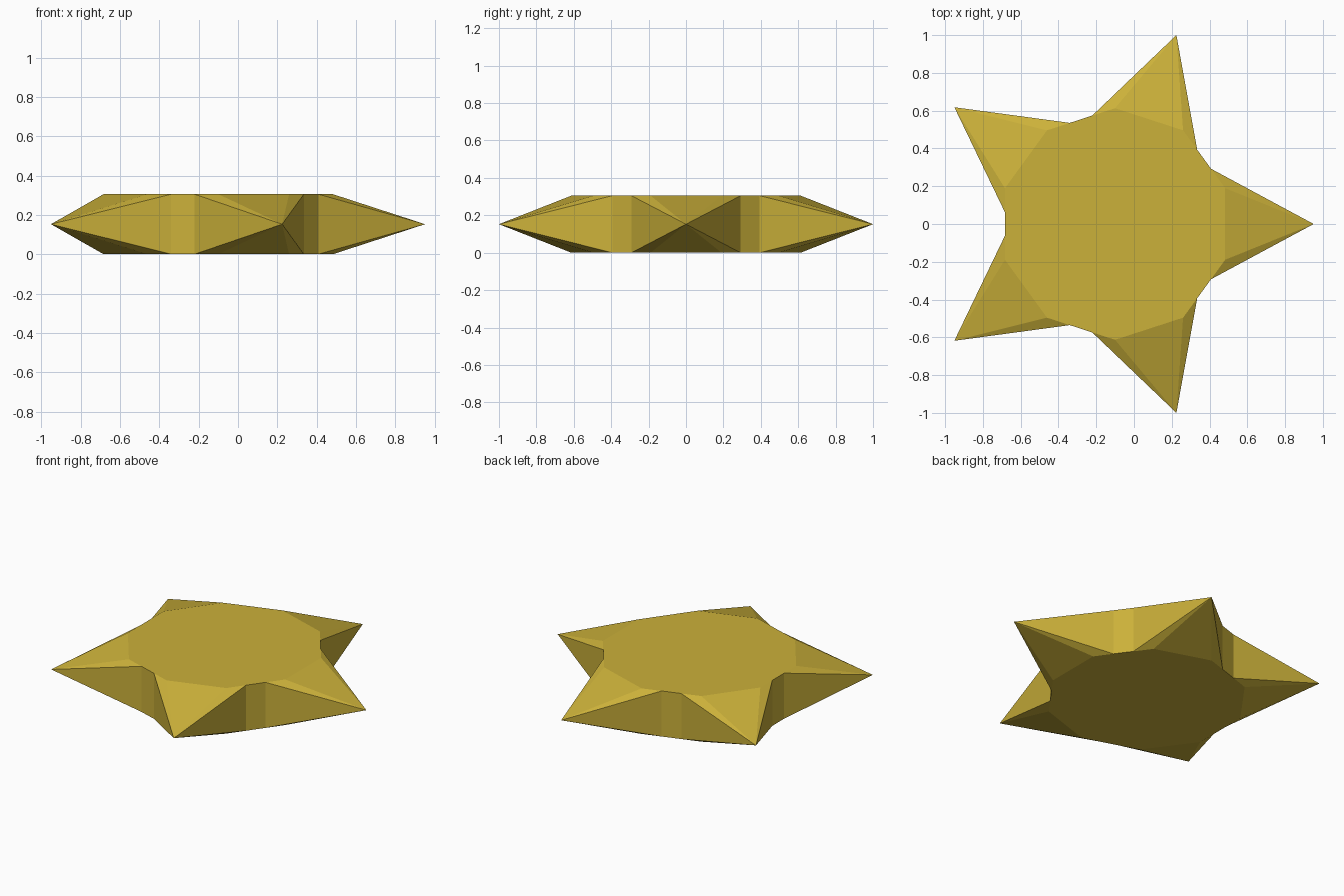
import bpy, bmesh
from math import cos, sin, pi, radians

if "Cube" in bpy.data.objects:
    bpy.data.objects.remove(bpy.data.objects["Cube"])

H = 0.305            # thickness
CX = -0.1004         # centre of the star, so the outline is centred
TIP_R = 1.0515       # radius of the points
BODY_R = 0.613       # radius of the ten-sided flat face
NOTCH_R, NOTCH_A = 0.5865, radians(6.12)   # notch corners between points

gold = bpy.data.materials.new("gold")
gold.diffuse_color = (0.60, 0.44, 0.042, 1)
gold.use_nodes = True
gold.node_tree.nodes["Principled BSDF"].inputs["Base Color"].default_value = gold.diffuse_color

bm = bmesh.new()


def vert(r, a, z):
    return bm.verts.new((CX + r * cos(a), r * sin(a), z))


def ring(z):
    """Per arm: notch corner, body corner, body corner, notch corner."""
    pts = []
    for i in range(5):
        a = i * 2 * pi / 5
        for r, off in ((NOTCH_R, -pi / 5 + NOTCH_A), (BODY_R, -pi / 10),
                       (BODY_R, pi / 10), (NOTCH_R, pi / 5 - NOTCH_A)):
            pts.append(vert(r, a + off, z))
    return pts


# flat top and bottom faces
bottom, top = ring(0), ring(H)
bm.faces.new(top)
bm.faces.new(bottom[::-1])

for i in range(5):
    tip = vert(TIP_R, i * 2 * pi / 5, H / 2)
    k = 4 * i
    # three sloping facets above and below each point
    for j in range(3):
        bm.faces.new((top[k + j], tip, top[k + j + 1]))
        bm.faces.new((bottom[k + j + 1], tip, bottom[k + j]))
    # upright flanks of the point
    bm.faces.new((bottom[k], tip, top[k]))
    bm.faces.new((tip, bottom[k + 3], top[k + 3]))
    # narrow upright wall in the notch
    n = (k + 4) % 20
    bm.faces.new((bottom[k + 3], bottom[n], top[n], top[k + 3]))

bmesh.ops.recalc_face_normals(bm, faces=bm.faces)
mesh = bpy.data.meshes.new("star")
bm.to_mesh(mesh)
bm.free()
mesh.materials.append(gold)
bpy.context.collection.objects.link(bpy.data.objects.new("star", mesh))
